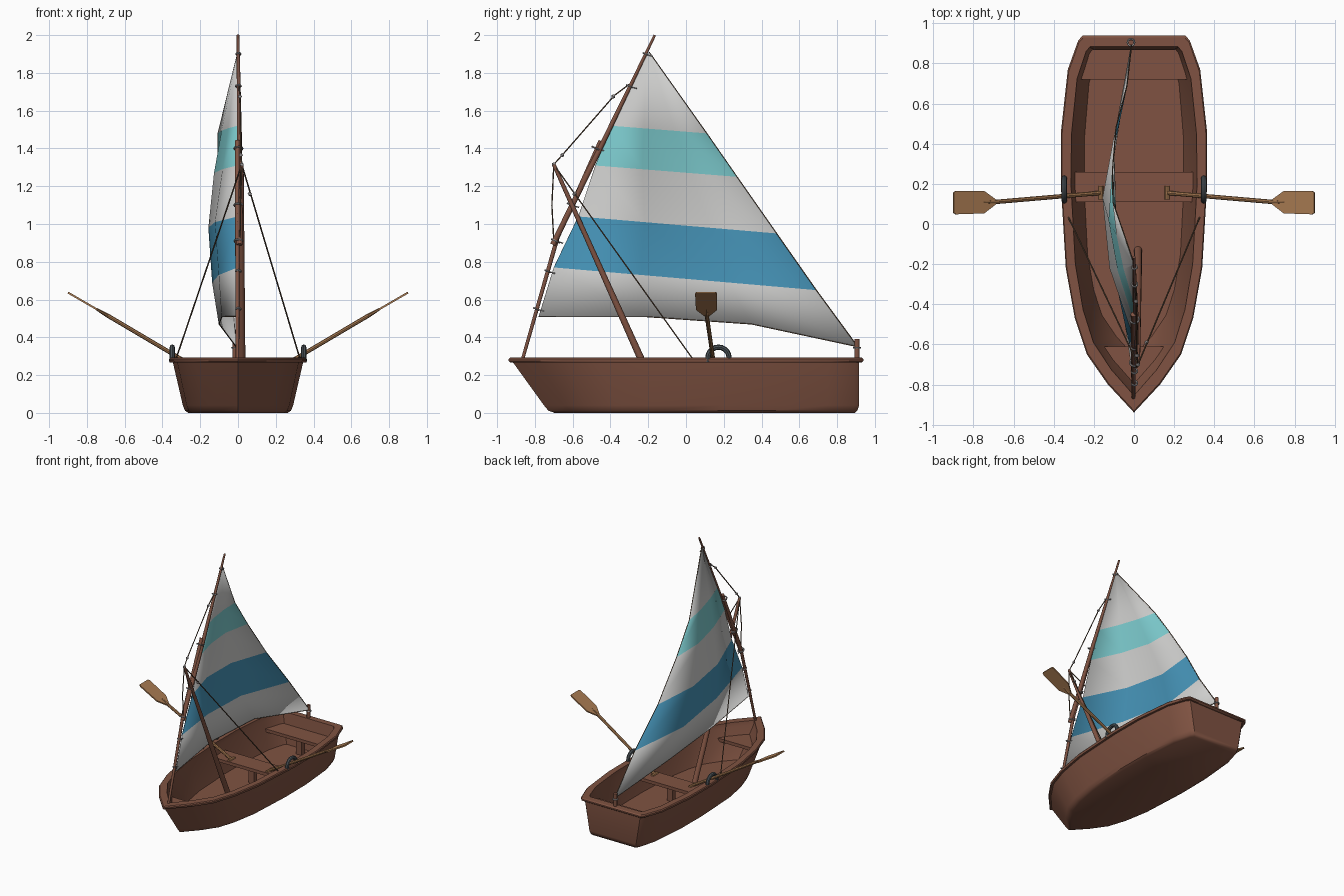
import bpy, bmesh, math
from mathutils import Vector

if "Cube" in bpy.data.objects:
    bpy.data.objects.remove(bpy.data.objects["Cube"])


def material(name, rgb):
    m = bpy.data.materials.new(name)
    m.diffuse_color = (*rgb, 1)
    m.use_nodes = True
    m.node_tree.nodes["Principled BSDF"].inputs["Base Color"].default_value = m.diffuse_color
    return m


BROWN = material("brown_wood", (0.215, 0.086, 0.054))
OAR = material("light_wood", (0.40, 0.20, 0.085))
WHITE = material("white_cloth", (0.62, 0.62, 0.61))
TEAL = material("teal_cloth", (0.205, 0.60, 0.62))
BLUE = material("blue_cloth", (0.06, 0.29, 0.47))
IRON = material("dark_iron", (0.07, 0.085, 0.095))
ROPE = material("rope", (0.12, 0.075, 0.045))
GREY = material("grey_fitting", (0.34, 0.32, 0.32))


def mesh_object(name, verts, faces, mats, smooth=None):
    me = bpy.data.meshes.new(name)
    me.from_pydata([tuple(v) for v in verts], [], faces)
    bm = bmesh.new()
    bm.from_mesh(me)
    bmesh.ops.recalc_face_normals(bm, faces=bm.faces)
    bm.to_mesh(me)
    bm.free()
    for m in mats:
        me.materials.append(m)
    ob = bpy.data.objects.new(name, me)
    bpy.context.collection.objects.link(ob)
    if smooth:
        shade(ob, smooth)
    return ob


def shade(ob, angle):
    bpy.ops.object.select_all(action='DESELECT')
    ob.select_set(True)
    bpy.context.view_layer.objects.active = ob
    bpy.ops.object.shade_smooth_by_angle(angle=math.radians(angle))


def tube(name, pts, radii, mat, sides=10):
    """Round bar along a path, with one radius per point."""
    pts = [Vector(p) for p in pts]
    if not isinstance(radii, (list, tuple)):
        radii = [radii] * len(pts)
    verts, faces = [], []
    n = len(pts)
    for i, p in enumerate(pts):
        d = (pts[min(i + 1, n - 1)] - pts[max(i - 1, 0)]).normalized()
        ref = Vector((1, 0, 0)) if abs(d.x) < 0.8 else Vector((0, 1, 0))
        u = (ref - d * ref.dot(d)).normalized()
        v = d.cross(u)
        for k in range(sides):
            a = 2 * math.pi * k / sides
            verts.append(p + (u * math.cos(a) + v * math.sin(a)) * radii[i])
    for i in range(n - 1):
        for k in range(sides):
            j = (k + 1) % sides
            faces.append((i * sides + k, i * sides + j, (i + 1) * sides + j, (i + 1) * sides + k))
    faces += [tuple(range(sides)), tuple(range((n - 1) * sides, n * sides))]
    return mesh_object(name, verts, faces, [mat], 40)


def slab(name, outline, z0, z1, mat):
    n = len(outline)
    verts = [(x, y, z) for z in (z0, z1) for x, y in outline]
    faces = [tuple(range(n)), tuple(range(n, 2 * n))]
    faces += [(i, (i + 1) % n, n + (i + 1) % n, n + i) for i in range(n)]
    return mesh_object(name, verts, faces, [mat])


# Hull: one boat outline lofted up the outside, over the rim and down inside
RIM = [(0, -.94), (.13, -.80), (.235, -.65), (.295, -.47), (.34, -.22), (.365, .2),
       (.363, .47), (.33, .77), (.278, .915), (.255, .94)]
LEVELS = [  # z, x scale, bow scale, stern scale
    (0, .72, .74, .95), (.012, .77, .775, .965), (.04, .80, .80, .975), (.268, .945, .975, .975),
    (.268, .99, .99, .99), (.275, 1, 1, 1), (.285, 1, 1, 1), (.292, .985, .99, .99),
    (.292, .86, .91, .94), (.26, .85, .90, .935), (.055, .68, .70, .91)]
verts, faces = [], []
for z, sx, bow, stern in LEVELS:
    half = [(x * sx, y * (bow if y < 0 else stern), z) for x, y in RIM]
    verts += half + [(-x, y, z) for x, y, z in reversed(half[1:])]
n = len(RIM) * 2 - 1
for l in range(len(LEVELS) - 1):
    for i in range(n):
        j = (i + 1) % n
        faces.append((l * n + i, l * n + j, (l + 1) * n + j, (l + 1) * n + i))
faces += [tuple(range(n)), tuple(range(len(verts) - n, len(verts)))]
mesh_object("hull", verts, faces, [BROWN], 35)

# Seats and their posts
slab("middle_seat", [(-.295, .11), (.295, .11), (.295, .26), (-.295, .26)], .18, .205, BROWN)
slab("stern_seat", [(-.27, .72), (.27, .72), (.215, .87), (-.215, .87)], .18, .205, BROWN)
slab("bow_seat", [(-.175, -.61), (.175, -.61), (.08, -.735), (0, -.79), (-.08, -.735)],
     .18, .205, BROWN)
for name, y in (("middle_seat_post", .185), ("stern_seat_post", .78)):
    slab(name, [(-.025, y - .02), (.025, y - .02), (.025, y + .02), (-.025, y + .02)],
         .05, .185, BROWN)

# Mast and the two lashed spars
TOP = (.02, -.70, 1.315)
tube("mast", [(.02, -.13, .05), (.02, -.24, .29), TOP], [.02, .019, .010], BROWN, 12)
tube("lower_spar", [(-.003, -.875, .25), (-.003, -.68, .93), (-.003, -.45, 1.44)],
     [.009, .012, .014], BROWN)
tube("upper_spar", [(.008, -.705, .89), (.008, -.455, 1.40), (0, -.165, 2.0)],
     [.016, .014, .007], BROWN)
tube("stern_post", [(-.015, .905, .27), (-.015, .905, .39)], .014, BROWN)

# Sail: rows from the peak to the foot, four points across, one colour per row
ROWS = [  # luff y, luff z, leech y, leech z, x at the three points after the luff
    (-.205, 1.90, -.195, 1.91, 0, 0, 0),
    (-.39, 1.52, .11, 1.48, -.05, -.085, -.105),
    (-.48, 1.31, .27, 1.25, -.08, -.125, -.107),
    (-.57, 1.04, .48, .95, -.12, -.155, -.09),
    (-.70, .77, .69, .65, -.10, -.135, -.035),
    (-.78, .51, .91, .35, -.085, -.10, -.01)]
verts = []
for r, (y0, z0, y1, z1, *xs) in enumerate(ROWS):
    for c, x in enumerate([0] + xs):
        t = c / 3
        lift = (0, .053, .067, 0)[c] if r == 5 else 0
        verts.append((x, y0 + (y1 - y0) * t, z0 + (z1 - z0) * t + lift))
faces = [(r * 4 + c, r * 4 + c + 1, r * 4 + c + 5, r * 4 + c + 4)
         for r in range(5) for c in range(3)]
sail = mesh_object("sail", verts, faces, [WHITE, TEAL, BLUE], 40)
for i, p in enumerate(sail.data.polygons):
    p.material_index = (0, 1, 0, 2, 0)[i // 3]
solid = sail.modifiers.new("thickness", 'SOLIDIFY')
solid.thickness = .004
solid.offset = 0
tube("sail_leech_rope", [verts[r * 4 + 3] for r in range(6)], .003, ROPE, 6)
tube("sail_foot_rope", verts[20:24], .003, ROPE, 6)

# Rigging
for side, s in (("left", -1), ("right", 1)):
    tube(side + "_stay", [TOP, (s * .33, .04, .28)], .004, ROPE, 6)
tube("halyard", [TOP, (.015, -.655, 1.365), (.01, -.38, 1.68), (.005, -.30, 1.74)], .004, ROPE, 6)
tube("downhaul", [TOP, (.012, -.71, 1.1), (.01, -.70, .91)], .004, ROPE, 6)
for i, p in enumerate([(.015, -.655, 1.365), (.01, -.385, 1.675), TOP, (.062, -.59, 1.16)]):
    d = Vector((0, .006, .009))
    tube(f"block_{i}", [Vector(p) - d, p, Vector(p) + d], [.005, .011, .005], GREY, 8)

# Lashing rings around the spars, with ties to the sail
for i, (y, z, r) in enumerate([(-.793, .55, .013), (-.733, .75, .014), (-.69, .91, .022),
                               (-.606, 1.10, .023), (-.475, 1.40, .023), (-.30, 1.73, .014),
                               (-.215, 1.90, .012)]):
    bpy.ops.mesh.primitive_torus_add(major_segments=12, minor_segments=6, major_radius=r,
                                     minor_radius=.005, location=(.002, y, z),
                                     rotation=(-.42, 0, 0))
    ring = bpy.context.object
    ring.name = f"lashing_ring_{i}"
    ring.data.materials.append(GREY)
    shade(ring, 40)
    tube(f"sail_tie_{i}", [(0, y, z), (0, y + .04, z - .012)], .004, GREY, 6)
bpy.ops.mesh.primitive_torus_add(major_segments=12, minor_segments=6, major_radius=.017,
                                 minor_radius=.005, location=(-.015, .905, .345))
bpy.context.object.name = "stern_post_ring"
bpy.context.object.data.materials.append(GREY)

# Oars and arched oarlocks on both sides
for side, s in (("left", -1), ("right", 1)):
    arch = [(s * .348, .172 + .056 * math.cos(a), .292 + .056 * math.sin(a))
            for a in [math.pi * k / 10 for k in range(11)]]
    arch = [(s * .348, .228, .27)] + arch + [(s * .348, .116, .27)]
    tube(side + "_oarlock", arch, .014, IRON, 8)

    inner = Vector((s * .165, .155, .205))
    neck = Vector((s * .69, .11, .515))
    tip = Vector((s * .90, .106, .637))
    tube(side + "_oar_shaft", [inner, neck, neck.lerp(tip, .3)], [.011, .011, .006], OAR, 8)
    tube(side + "_oar_grip", [inner + Vector((0, -.034, 0)), inner + Vector((0, .034, 0))],
         .012, OAR, 8)
    axis = (tip - neck).normalized()
    length = (tip - neck).length
    normal = axis.cross(Vector((0, 1, 0))).normalized()
    shape = [(0, .012), (.28, .056), (.95, .058), (1, .050)]
    shape += [(t, -w) for t, w in reversed(shape)]
    verts = [neck + axis * length * t + Vector((0, w, 0)) + normal * h
             for h in (-.005, .005) for t, w in shape]
    faces = [tuple(range(8)), tuple(range(8, 16))]
    faces += [(i, (i + 1) % 8, 8 + (i + 1) % 8, 8 + i) for i in range(8)]
    mesh_object(side + "_oar_blade", verts, faces, [OAR])
